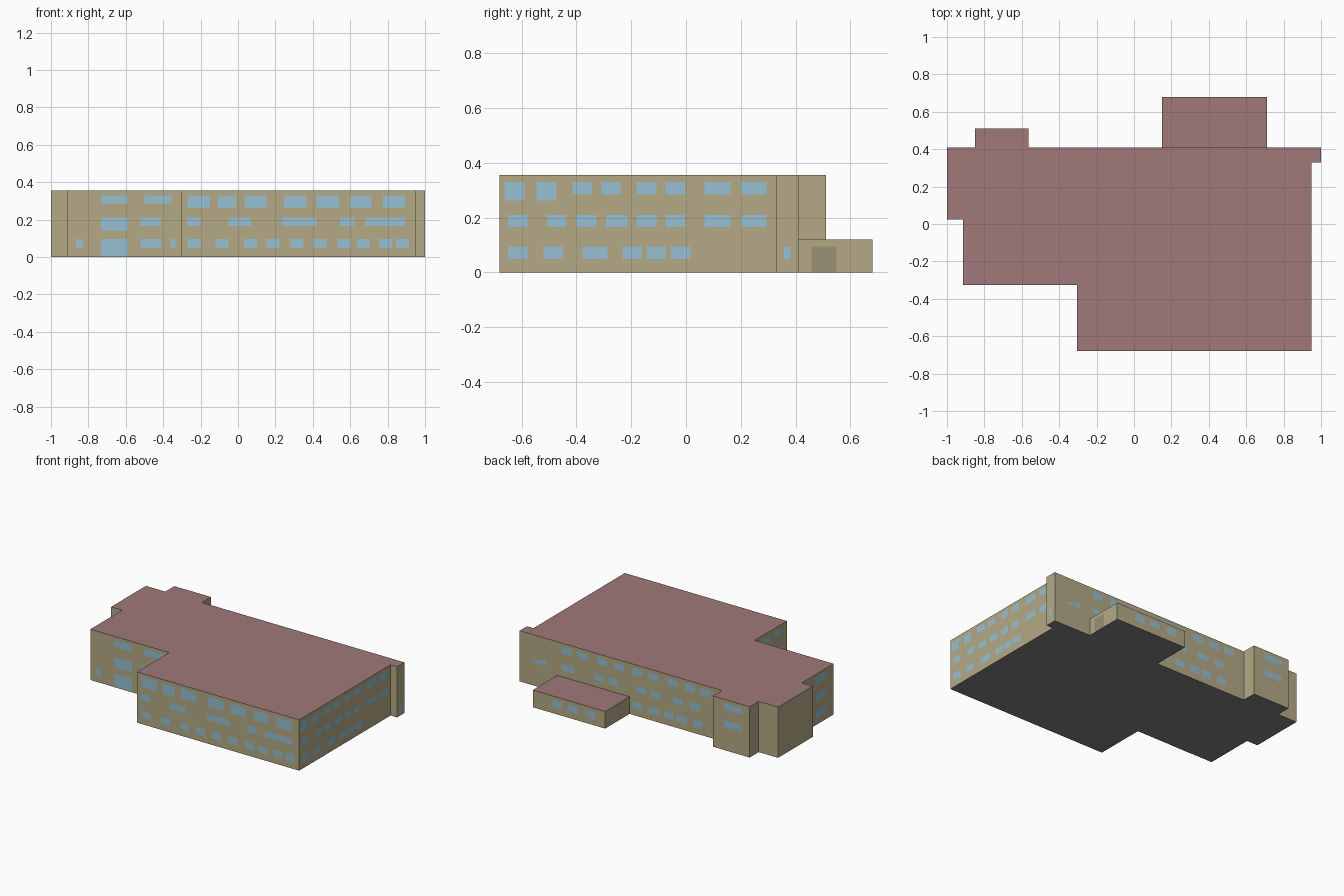
import bpy
import bmesh

if "Cube" in bpy.data.objects:
    bpy.data.objects.remove(bpy.data.objects["Cube"])

H, LOW_H, GAP = 0.355, 0.12, 0.0015


def material(name, rgb):
    m = bpy.data.materials.new(name)
    m.diffuse_color = (*rgb, 1)
    m.use_nodes = True
    m.node_tree.nodes["Principled BSDF"].inputs["Base Color"].default_value = m.diffuse_color
    return m


WALL = material("wall_tan", (0.46, 0.40, 0.24))
ROOF = material("roof_red", (0.35, 0.19, 0.19))
BASE = material("base_grey", (0.22, 0.22, 0.22))
GLASS = material("window_blue", (0.31, 0.53, 0.64))
DOOR = material("door_olive", (0.33, 0.29, 0.18))


def finish(name, bm, mats):
    me = bpy.data.meshes.new(name)
    bm.to_mesh(me)
    bm.free()
    for m in mats:
        me.materials.append(m)
    ob = bpy.data.objects.new(name, me)
    bpy.context.collection.objects.link(ob)
    return ob


def block(name, outline, height):
    """Extrude a footprint; walls, roof and underside get their own colour."""
    bm = bmesh.new()
    floor = bm.faces.new([bm.verts.new((x, y, 0)) for x, y in outline])
    ext = bmesh.ops.extrude_face_region(bm, geom=[floor], use_keep_orig=True)
    tops = [v for v in ext["geom"] if isinstance(v, bmesh.types.BMVert)]
    bmesh.ops.translate(bm, verts=tops, vec=(0, 0, height))
    bmesh.ops.recalc_face_normals(bm, faces=bm.faces)
    bm.normal_update()
    for f in bm.faces:
        f.material_index = 1 if f.normal.z > 0.5 else 2 if f.normal.z < -0.5 else 0
    return finish(name, bm, [WALL, ROOF, BASE])


def panels(name, side, pos, rows, mat=GLASS):
    """Flat panels on a wall facing side (-y, +y, -x, +x); rows = (z0, z1, spans)."""
    sign = 1 if side[0] == "+" else -1
    d = pos + sign * GAP
    bm = bmesh.new()
    for (z0, z1), spans in rows:
        for a, b in spans:
            pts = [(a, z0), (b, z0), (b, z1), (a, z1)]
            if side in ("-x", "+y"):
                pts.reverse()
            if side[1] == "y":
                bm.faces.new([bm.verts.new((u, d, z)) for u, z in pts])
            else:
                bm.faces.new([bm.verts.new((d, u, z)) for u, z in pts])
    bm.normal_update()
    want = sign
    for f in bm.faces:
        n = f.normal.y if side[1] == "y" else f.normal.x
        if n * want < 0:
            f.normal_flip()
    return finish(name, bm, [mat])


def centred(width, *centres):
    return [(c - width / 2, c + width / 2) for c in centres]


# Main building with its rear bump, and the low rear annex
block("main_building", [
    (-1, 0.41), (-1, 0.025), (-0.915, 0.025), (-0.915, -0.325),
    (-0.305, -0.325), (-0.305, -0.68), (0.95, -0.68), (0.95, 0.33),
    (1, 0.33), (1, 0.41), (-0.565, 0.41), (-0.565, 0.51),
    (-0.85, 0.51), (-0.85, 0.41)], H)
block("rear_annex", [(0.15, 0.41), (0.71, 0.41), (0.71, 0.68), (0.15, 0.68)], LOW_H)

# Storey heights of the window bands
TALL, TOP, MID, LOW = (0.262, 0.33), (0.285, 0.33), (0.166, 0.21), (0.048, 0.095)

# Front wall, right part
panels("front_windows", "-y", -0.68, [
    (TALL, [(-0.27, -0.15), (-0.107, -0.01), (0.035, 0.152), (0.245, 0.365),
            (0.42, 0.54), (0.6, 0.715), (0.775, 0.893)]),
    (MID, [(-0.273, -0.2), (-0.05, 0.07), (0.235, 0.42), (0.545, 0.62), (0.682, 0.893)]),
    (LOW, centred(0.07, -0.236, -0.085, 0.067, 0.188, 0.316, 0.437, 0.568,
                  0.672, 0.788, 0.88))])

# Front wall, set-back left part with the glazed entrance
ENTRY = (-0.733, -0.59)
panels("front_left_windows", "-y", -0.325, [
    (TOP, [ENTRY, (-0.5, -0.353)]),
    ((0.142, 0.21), [ENTRY]),
    (MID, [(-0.52, -0.412)]),
    ((0, 0.095), [ENTRY]),
    (LOW, [(-0.865, -0.83), (-0.52, -0.412), (-0.36, -0.335)])])

# Right wall
SHARED = [(-0.18, -0.107), (-0.075, -0.003), (0.068, 0.162), (0.2, 0.293)]
panels("right_windows", "+x", 0.95, [
    (TALL, [(-0.662, -0.59), (-0.545, -0.472)]),
    (TOP, [(-0.414, -0.343), (-0.309, -0.237)] + SHARED),
    (MID, [(-0.65, -0.579), (-0.508, -0.44), (-0.4, -0.327), (-0.292, -0.214)] + SHARED),
    (LOW, [(-0.65, -0.579), (-0.52, -0.448), (-0.378, -0.286), (-0.232, -0.161),
           (-0.144, -0.073), (-0.056, 0.016)])])
panels("right_end_window", "+x", 1, [(LOW, [(0.358, 0.381)])])
panels("annex_door", "+x", 0.71, [((0, 0.095), [(0.458, 0.55)])], DOOR)

# Rear walls
panels("rear_windows", "+y", 0.41, [
    (TOP, centred(0.08, 0.64, 0.51, 0.36, 0.23, 0.09, -0.037, -0.185, -0.317, -0.44)),
    (MID, [(0.58, 0.68)] + centred(0.075, 0.384, 0.275, 0.057, -0.052, -0.224, -0.356)),
    (LOW, centred(0.075, 0.09, -0.037, -0.154, -0.255, -0.38))])
panels("rear_bump_windows", "+y", 0.51, [(b, [(-0.79, -0.652)]) for b in (TOP, MID)])
panels("annex_windows", "+y", 0.68, [(LOW, centred(0.075, 0.52, 0.397, 0.264))])

# Triangular pane at the rear right end
tri = bmesh.new()
tri.faces.new([tri.verts.new((x, 0.41 + GAP, z))
               for x, z in ((0.92, 0.166), (0.79, 0.166), (0.79, 0.215))])
finish("rear_triangle_window", tri, [GLASS])

# Left walls
panels("left_windows", "-x", -0.915, [(b, [(-0.26, -0.13)]) for b in (TOP, MID, LOW)])
panels("left_recess_windows", "-x", -0.305, [
    (b, centred(0.08, -0.58, -0.45)) for b in (TOP, MID, LOW)])
